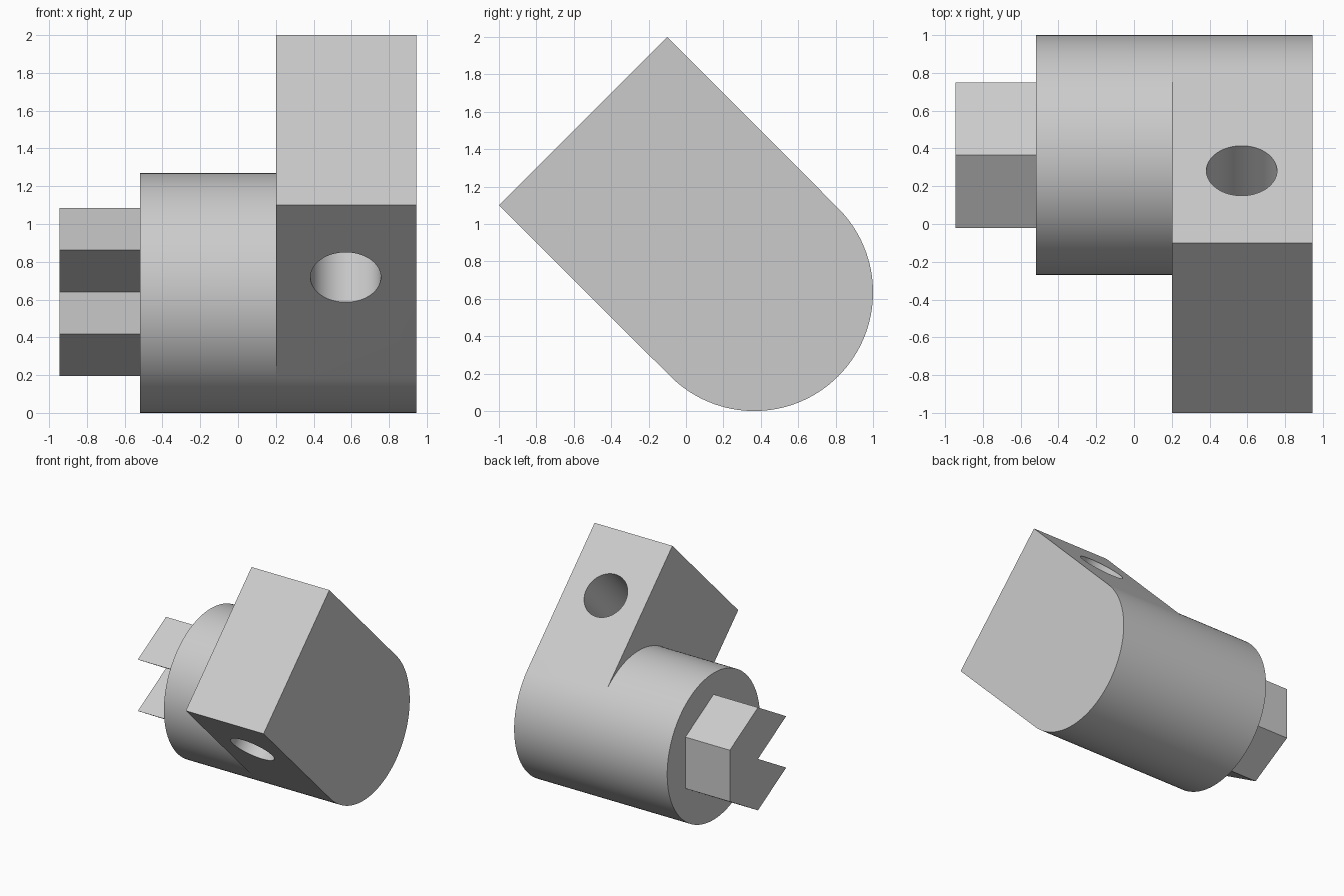
import bpy, bmesh
from math import sin, cos, radians, sqrt
from mathutils import Matrix, Vector

cube = bpy.data.objects.get("Cube")
if cube:
    bpy.data.objects.remove(cube, do_unlink=True)

# Main dimensions
CY, CZ, R = 0.365, 0.635, 0.635          # barrel axis and radius
X_TIP, X_END, X_STEP, X_FAR = -0.945, -0.52, 0.2, 0.945
SEG = 128

grey = bpy.data.materials.new("light_grey")
grey.use_nodes = True
grey.diffuse_color = (0.6, 0.6, 0.6, 1)
grey.node_tree.nodes["Principled BSDF"].inputs["Base Color"].default_value = (0.6, 0.6, 0.6, 1)


def make_object(name, bm):
    bmesh.ops.recalc_face_normals(bm, faces=bm.faces)
    mesh = bpy.data.meshes.new(name)
    bm.to_mesh(mesh)
    bm.free()
    mesh.materials.append(grey)
    obj = bpy.data.objects.new(name, mesh)
    bpy.context.collection.objects.link(obj)
    return obj


def ring(bm, x, points):
    return [bm.verts.new((x, y, z)) for y, z in points]


def bridge(bm, a, b, smooth=False, closed=False):
    count = len(a) if closed else len(a) - 1
    for i in range(count):
        j = (i + 1) % len(a)
        bm.faces.new((a[i], a[j], b[j], b[i])).smooth = smooth


# Barrel that runs on into a square-ended lever arm
bm = bmesh.new()
angles = [radians(-135 + 360 * i / SEG) for i in range(SEG)]
circle = [(CY + R * cos(a), CZ + R * sin(a)) for a in angles]
half = SEG // 2
corners = [(-0.1, 2.0), (-1.0, 1.1)]

end = ring(bm, X_END, circle)
step = ring(bm, X_STEP, circle)
far = ring(bm, X_FAR, circle[:half + 1])
step_corners = ring(bm, X_STEP, corners)
far_corners = ring(bm, X_FAR, corners)

bm.faces.new(end)
bridge(bm, end, step, smooth=True, closed=True)
bridge(bm, step[:half + 1], far, smooth=True)
bridge(bm, [step[half]] + step_corners + [step[0]],
       [far[half]] + far_corners + [far[0]])
bm.faces.new(far + far_corners)
bm.faces.new(step[half:] + [step[0]] + step_corners[::-1])
body = make_object("barrel_and_lever", bm)

# Cross hole through the lever
bm = bmesh.new()
axis = Vector((0, 1, 1)).normalized()
place = Matrix.Translation((0.57, -0.165, 1.17)) @ axis.to_track_quat('Z', 'Y').to_matrix().to_4x4()
bmesh.ops.create_cone(bm, cap_ends=True, segments=64, radius1=0.187, radius2=0.187,
                      depth=2, matrix=place)
for f in bm.faces:
    f.smooth = len(f.verts) == 4
cutter = make_object("hole_cutter", bm)
cutter.hide_render = True
cut = body.modifiers.new("cross_hole", 'BOOLEAN')
cut.operation = 'DIFFERENCE'
cut.solver = 'EXACT'
cut.object = cutter
bpy.context.view_layer.objects.active = body
bpy.ops.object.modifier_apply(modifier=cut.name)
bpy.data.objects.remove(cutter, do_unlink=True)
body.data.set_sharp_from_angle(angle=radians(30))

# Hexagonal drive stub with a wedge notch facing the front
bm = bmesh.new()
HEX = 0.445
hexagon = [(CY + HEX * cos(radians(a)), CZ + 0.005 + HEX * sin(radians(a)))
           for a in range(-150, 151, 60)]
outline = hexagon + [(CY, CZ + 0.005)]
tip = ring(bm, X_TIP, outline)
root = ring(bm, X_END + 0.03, outline)
bridge(bm, tip, root, closed=True)
bm.faces.new(tip)
bm.faces.new(root)
make_object("notched_hex_stub", bm)
